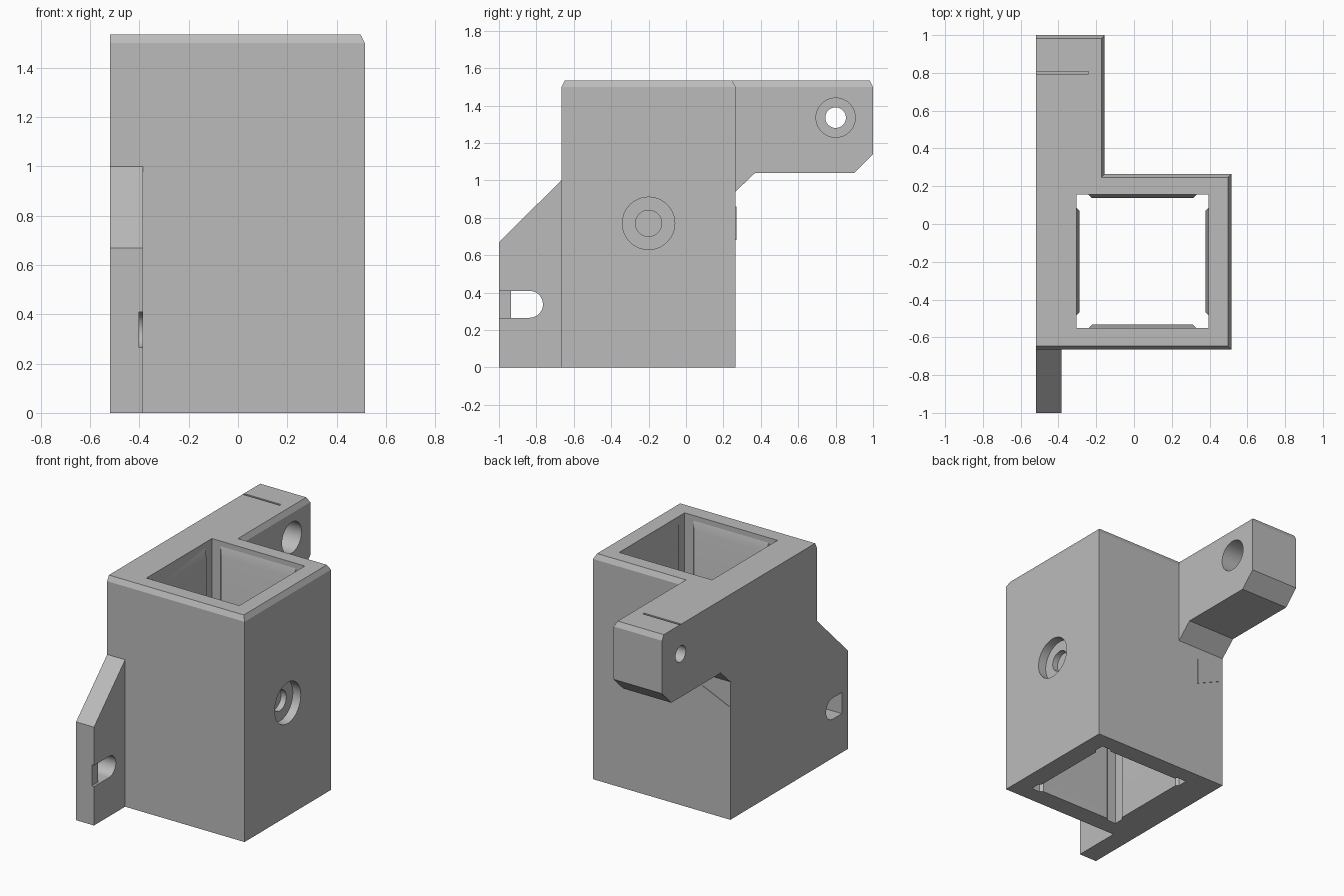
import bpy, bmesh, math
from mathutils import Matrix

cube = bpy.data.objects.get("Cube")
if cube:
    bpy.data.objects.remove(cube, do_unlink=True)

grey = bpy.data.materials.new("plain grey")
grey.use_nodes = True
COLOUR = (0.5, 0.5, 0.5, 1)
grey.diffuse_color = COLOUR
grey.node_tree.nodes["Principled BSDF"].inputs["Base Color"].default_value = COLOUR

LEFT, RIGHT, FRONT, BACK, TOP = -0.52, 0.515, -0.665, 0.265, 1.535
IN_L, IN_R, IN_F, IN_B = -0.305, 0.395, -0.55, 0.155
CH_W, CH_H = 0.018, 0.035


def finish(name, bm):
    bmesh.ops.recalc_face_normals(bm, faces=bm.faces)
    mesh = bpy.data.meshes.new(name)
    bm.to_mesh(mesh)
    bm.free()
    mesh.materials.append(grey)
    obj = bpy.data.objects.new(name, mesh)
    bpy.context.collection.objects.link(obj)
    return obj


def prism(name, profile, x0, x1, chamfers=()):
    """Extrude a (y, z) profile along x, then plane off chamfers."""
    bm = bmesh.new()
    face = bm.faces.new([bm.verts.new((x0, y, z)) for y, z in profile])
    out = bmesh.ops.extrude_face_region(bm, geom=[face])["geom"]
    bmesh.ops.translate(bm, vec=(x1 - x0, 0, 0),
                        verts=[v for v in out if isinstance(v, bmesh.types.BMVert)])
    for point, normal in chamfers:
        cut = bmesh.ops.bisect_plane(bm, geom=bm.verts[:] + bm.edges[:] + bm.faces[:],
                                     plane_co=point, plane_no=normal, clear_outer=True)
        edges = [e for e in cut["geom_cut"] if isinstance(e, bmesh.types.BMEdge)]
        bmesh.ops.edgenet_fill(bm, edges=edges)
    return finish(name, bm)


def box(name, x0, x1, y0, y1, z0, z1, chamfers=()):
    return prism(name, [(y0, z0), (y1, z0), (y1, z1), (y0, z1)], x0, x1, chamfers)


def cylinder(name, x0, x1, y, z, radius):
    bm = bmesh.new()
    place = Matrix.Translation(((x0 + x1) / 2, y, z)) @ Matrix.Rotation(math.pi / 2, 4, 'Y')
    bmesh.ops.create_cone(bm, cap_ends=True, segments=64, radius1=radius,
                          radius2=radius, depth=x1 - x0, matrix=place)
    return finish(name, bm)


def combine(target, tool, operation):
    mod = target.modifiers.new(operation.lower(), 'BOOLEAN')
    mod.operation, mod.solver, mod.object = operation, 'EXACT', tool
    bpy.context.view_layer.objects.active = target
    bpy.ops.object.modifier_apply(modifier=mod.name)
    bpy.data.objects.remove(tool, do_unlink=True)


def top_edge(x, y, nx, ny):
    """Chamfer plane along a top edge whose outward direction is (nx, ny)."""
    return (x, y, TOP - CH_H), (nx * CH_H, ny * CH_H, CH_W)


# Square sleeve with a chamfered top
body = box("bracket_body", LEFT, RIGHT, FRONT, BACK, 0, TOP,
           [top_edge(RIGHT, 0, 1, 0), top_edge(0, FRONT, 0, -1), top_edge(0, BACK, 0, 1)])

# Rear arm and front fin
arm = prism("rear_arm", [(0.2, 0.94), (BACK, 0.94), (0.37, 1.04), (0.9, 1.04),
                         (1, 1.14), (1, TOP), (0.2, TOP)], LEFT, -0.155,
            [top_edge(-0.155, 0, 1, 0), top_edge(0, 1, 0, 1)])
combine(body, arm, 'UNION')
fin = prism("front_fin", [(-1, 0), (-0.6, 0), (-0.6, 1.065), (-1, 0.67)], LEFT, -0.385)
combine(body, fin, 'UNION')

# Square bore
combine(body, box("bore", IN_L, IN_R, IN_F, IN_B, -0.1, TOP + 0.1), 'DIFFERENCE')

# Screw holes with counterbores
for y, z, radius, x0, x1 in (
        (-0.2, 0.77, 0.14, RIGHT - 0.06, 0.6), (-0.2, 0.77, 0.07, 0.3, 0.6),
        (0.8, 1.335, 0.105, -0.355, -0.1), (0.8, 1.335, 0.055, -0.6, -0.1)):
    combine(body, cylinder("hole", x0, x1, y, z, radius), 'DIFFERENCE')

# Fin slot, shallow where it meets the front edge
arc = [(-0.837 + 0.072 * math.cos(a), 0.337 + 0.072 * math.sin(a))
       for a in (math.pi * (i / 24 - 0.5) for i in range(25))]
combine(body, prism("slot", [(-0.935, 0.265)] + arc + [(-0.935, 0.409)], -0.6, -0.3), 'DIFFERENCE')
combine(body, box("slot_recess", -0.401, -0.3, -1.1, -0.9, 0.265, 0.409), 'DIFFERENCE')

# Shallow groove across the arm top
combine(body, box("groove", -0.515, -0.24, 0.793, 0.807, TOP - 0.01, TOP + 0.1), 'DIFFERENCE')

# Guide pads in the bore, with sloped ends and a lead-in at the top
def guide_pad(name, angle, wall):
    half, t, sunk = 0.285, 0.017, 0.02
    cx, cy = (IN_L + IN_R) / 2, (IN_F + IN_B) / 2
    plan = [(-half, wall + sunk), (-half, wall), (-half + t, wall - t),
            (half - t, wall - t), (half, wall), (half, wall + sunk)]
    bm = bmesh.new()
    face = bm.faces.new([bm.verts.new((x, y, 0)) for x, y in plan])
    out = bmesh.ops.extrude_face_region(bm, geom=[face])["geom"]
    bmesh.ops.translate(bm, vec=(0, 0, 1.52),
                        verts=[v for v in out if isinstance(v, bmesh.types.BMVert)])
    cut = bmesh.ops.bisect_plane(bm, geom=bm.verts[:] + bm.edges[:] + bm.faces[:],
                                 plane_co=(0, wall, 1.5), plane_no=(0, -0.06, t),
                                 clear_outer=True)
    bmesh.ops.edgenet_fill(bm, edges=[e for e in cut["geom_cut"]
                                      if isinstance(e, bmesh.types.BMEdge)])
    bm.transform(Matrix.Translation((cx, cy, 0)) @ Matrix.Rotation(angle, 4, 'Z'))
    return finish(name, bm)


for i, side in enumerate(("back", "left", "front", "right")):
    wall = (IN_R - IN_L) / 2 if i % 2 else (IN_B - IN_F) / 2
    combine(body, guide_pad(side + "_guide_pad", i * math.pi / 2, wall), 'UNION')

# Thin triangular mark on the back
bm = bmesh.new()
tri = bm.faces.new([bm.verts.new((x, BACK - 0.002, z))
                    for x, z in ((-0.31, 0.68), (-0.31, 0.86), (-0.515, 0.77))])
out = bmesh.ops.extrude_face_region(bm, geom=[tri])["geom"]
bmesh.ops.translate(bm, vec=(0, 0.006, 0),
                    verts=[v for v in out if isinstance(v, bmesh.types.BMVert)])
finish("back_mark", bm)

# Smooth the holes, keep the flat faces crisp
bpy.ops.object.select_all(action='DESELECT')
body.select_set(True)
bpy.context.view_layer.objects.active = body
bpy.ops.object.shade_smooth_by_angle(angle=math.radians(20))
